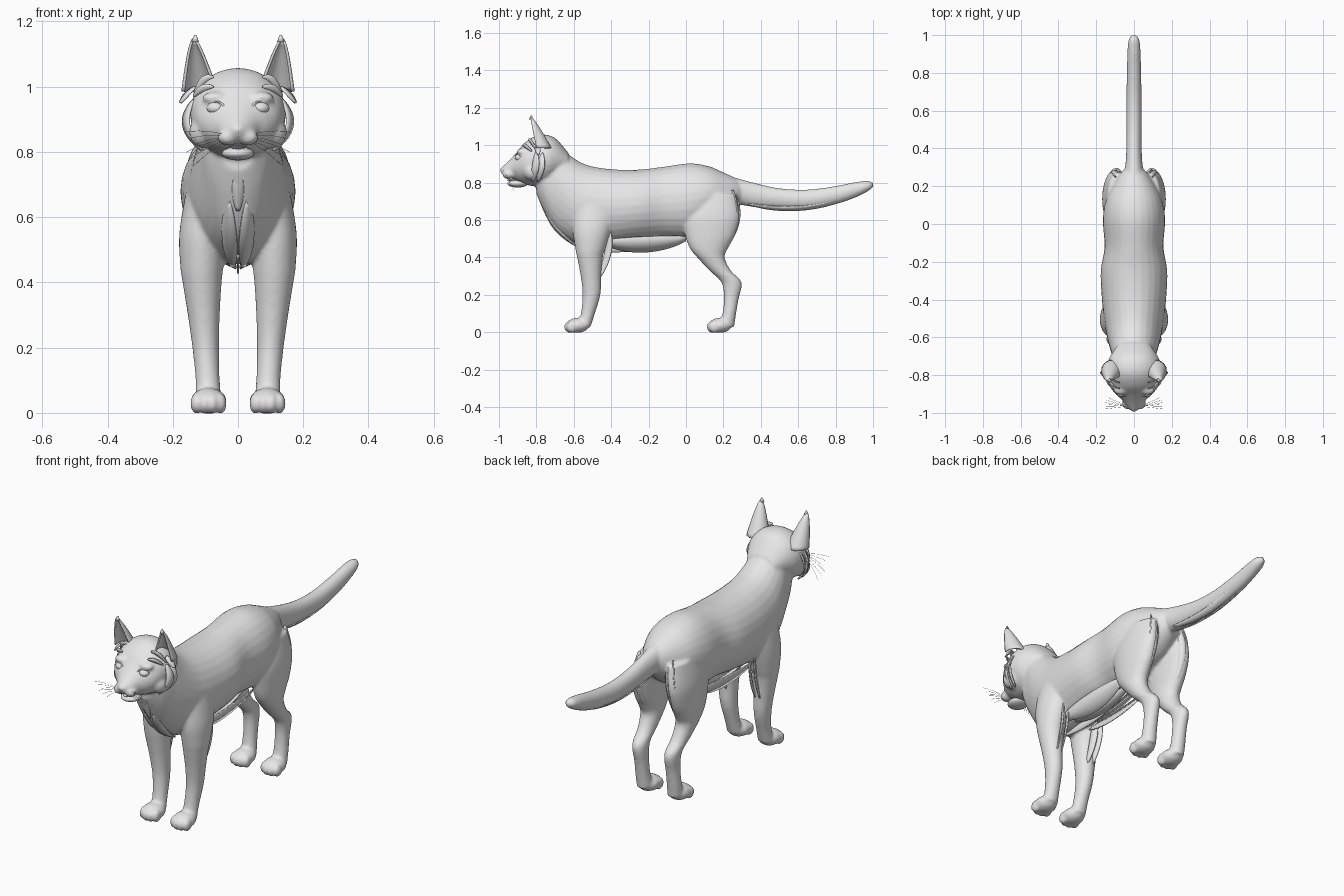
import bpy, bmesh, math
from mathutils import Vector, Matrix

cube = bpy.data.objects.get("Cube")
if cube:
    bpy.data.objects.remove(cube, do_unlink=True)

grey = bpy.data.materials.new("plain grey")
grey.use_nodes = True
grey.diffuse_color = (0.8, 0.8, 0.8, 1)
for node in grey.node_tree.nodes:
    if node.type == 'BSDF_PRINCIPLED':
        node.inputs["Base Color"].default_value = (0.8, 0.8, 0.8, 1)


def finish(name, bm, thickness=0):
    """Turn a bmesh into a smooth shaded object."""
    bmesh.ops.recalc_face_normals(bm, faces=bm.faces)
    for f in bm.faces:
        f.smooth = True
    mesh = bpy.data.meshes.new(name)
    bm.to_mesh(mesh)
    bm.free()
    mesh.materials.append(grey)
    obj = bpy.data.objects.new(name, mesh)
    bpy.context.collection.objects.link(obj)
    if thickness:
        mod = obj.modifiers.new("thickness", 'SOLIDIFY')
        mod.thickness = thickness
        mod.offset = 0
    return obj


def spline(stations, steps=5):
    """Catmull-Rom interpolation through tuples of any length."""
    pts = [stations[0]] + list(stations) + [stations[-1]]
    out = []
    for p0, p1, p2, p3 in zip(pts, pts[1:], pts[2:], pts[3:]):
        for i in range(steps):
            t = i / steps
            out.append([0.5 * (2 * b + (c - a) * t + (2 * a - 5 * b + 4 * c - d) * t * t
                               + (3 * b - a - 3 * c + d) * t ** 3)
                        for a, b, c, d in zip(p0, p1, p2, p3)])
    return out + [list(stations[-1])]


def loft(bm, stations, place, n=28):
    """Skin oval rings; each station is position, then two ranges."""
    rings = []
    for t, a0, a1, b0, b1 in spline(stations):
        ring = []
        for k in range(n):
            ang = 2 * math.pi * k / n
            u = (a0 + a1) / 2 + (a1 - a0) / 2 * math.cos(ang)
            v = (b0 + b1) / 2 + (b1 - b0) / 2 * math.sin(ang)
            ring.append(bm.verts.new(place(t, u, v)))
        rings.append(ring)
    for r, s in zip(rings, rings[1:]):
        for k in range(n):
            bm.faces.new((r[k], r[(k + 1) % n], s[(k + 1) % n], s[k]))
    bm.faces.new(rings[0])
    bm.faces.new(rings[-1])


def along_y(bm, stations):
    loft(bm, [(y, -w, w, z0, z1) for y, w, z0, z1 in stations], lambda t, u, v: (u, t, v))


def ball(bm, centre, size):
    bmesh.ops.create_uvsphere(bm, u_segments=24, v_segments=16, radius=1,
                              matrix=Matrix.Translation(centre) @ Matrix.Diagonal((*size, 1)))


# Skin: torso with neck, head, tail, legs and paws, fused by a remesh
skin = bmesh.new()
along_y(skin, [(-.8, .06, .74, .9), (-.76, .095, .65, .98), (-.7, .115, .55, 1.02),
               (-.62, .138, .49, .945), (-.53, .155, .455, .895), (-.4, .17, .47, .872),
               (-.25, .176, .49, .87), (-.12, .156, .5, .885), (.02, .165, .5, .903),
               (.12, .15, .56, .888), (.2, .115, .6, .855), (.27, .07, .66, .82), (.3, .04, .7, .79)])
along_y(skin, [(-.988, .018, .85, .88), (-.96, .043, .828, .905), (-.93, .065, .822, .935),
               (-.9, .098, .805, .968), (-.86, .128, .79, 1.015), (-.8, .146, .78, 1.052),
               (-.74, .143, .79, 1.055), (-.69, .12, .82, 1.03), (-.63, .08, .86, .96)])
along_y(skin, [(.15, .06, .7, .85), (.25, .052, .69, .83), (.36, .042, .67, .8), (.5, .04, .66, .77),
               (.65, .04, .657, .763), (.8, .038, .685, .782), (.9, .035, .718, .802),
               (.97, .03, .752, .81), (1.0, .012, .775, .8)])
front_leg = [(.68, .04, .16, -.6, -.36), (.55, .04, .18, -.605, -.4), (.45, .045, .177, -.592, -.43),
             (.4, .05, .17, -.582, -.445), (.3, .056, .154, -.563, -.453), (.2, .058, .14, -.553, -.458),
             (.1, .056, .13, -.562, -.487), (.03, .05, .132, -.58, -.51)]
hind_leg = [(.74, .03, .14, 0, .27), (.62, .04, .166, -.02, .287), (.52, .045, .167, -.005, .262),
            (.45, .05, .162, .02, .225), (.4, .052, .155, .06, .207), (.33, .057, .142, .125, .24),
            (.28, .058, .134, .18, .29), (.24, .058, .13, .198, .297), (.18, .058, .127, .203, .282),
            (.1, .056, .129, .195, .268), (.03, .05, .13, .17, .258)]
for side in (1, -1):
    for leg, paw_y in ((front_leg, -.58), (hind_leg, .182)):
        loft(skin, leg, lambda t, u, v: (side * u, v, t))
        ball(skin, (side * .09, paw_y, .037), (.055, .062, .04))
        for i, step in enumerate((.012, 0, 0, .012)):
            ball(skin, (side * (.053 + .025 * i), paw_y - .042 + step, .029), (.018, .03, .032))
    # Muzzle pads, brows and cheeks
    ball(skin, (side * .03, -.948, .845), (.034, .034, .026))
    ball(skin, (side * .07, -.875, .965), (.04, .03, .02))
    ball(skin, (side * .1, -.82, .86), (.05, .05, .05))
ball(skin, (0, -.976, .868), (.02, .02, .014))
body = finish("body", skin)
mod = body.modifiers.new("fuse", 'REMESH')
mod.mode = 'VOXEL'
mod.voxel_size = 0.008
mod.use_smooth_shade = True
mod = body.modifiers.new("soften", 'SMOOTH')
mod.factor = 0.5
mod.iterations = 5

# Lower jaw, tongue and teeth
bm = bmesh.new()
ball(bm, (0, -.9, .795), (.05, .055, .021))
finish("lower_jaw", bm)
bm = bmesh.new()
ball(bm, (0, -.915, .814), (.022, .042, .006))
finish("tongue", bm)

for side, label in ((1, "left"), (-1, "right")):
    # Eyes with lids
    bm = bmesh.new()
    ball(bm, (side * .068, -.889, .934), (.028, .026, .02))
    finish(label + "_eye", bm)
    bpy.ops.mesh.primitive_torus_add(major_radius=.028, minor_radius=.004, major_segments=28,
                                     minor_segments=8, location=(side * .068, -.899, .934),
                                     rotation=(math.pi / 2, 0, side * .45))
    lid = bpy.context.object
    lid.name = label + "_eyelid"
    lid.scale = (1, .72, 1)
    lid.data.materials.append(grey)
    bpy.ops.object.shade_smooth()

    # Ear: a hollow half cone open to the front
    bm = bmesh.new()
    base, tip = Vector((.117, -.778, .985)), Vector((.135, -.828, 1.145))
    rows = []
    for i in range(11):
        v = i / 10
        c = base.lerp(tip, v)
        s = (1 - v) ** .75 + .06
        row = []
        for k in range(15):
            a = math.radians(-112 + 16 * k)
            row.append(bm.verts.new((side * (c.x + .05 * s * math.sin(a)),
                                     c.y + .052 * s * math.cos(a), c.z)))
        rows.append(row)
    for r, q in zip(rows, rows[1:]):
        for k in range(14):
            bm.faces.new((r[k], r[k + 1], q[k + 1], q[k]))
    finish(label + "_ear", bm, .008)

    # Canine tooth and ear tip tuft
    for name, pos, r, h, flip in (("tooth", (.024, -.95, .822), .004, .016, math.pi),
                                  ("ear_tuft", (.131, -.828, 1.148), .012, .022, 0)):
        bm = bmesh.new()
        bmesh.ops.create_cone(bm, cap_ends=True, segments=10, radius1=r, radius2=r * .3, depth=h,
                              matrix=Matrix.Translation((side * pos[0], *pos[1:]))
                              @ Matrix.Rotation(flip, 4, 'X'))
        finish(label + "_" + name, bm)

    # Whiskers
    curve = bpy.data.curves.new(label + "_whiskers", 'CURVE')
    curve.dimensions = '3D'
    curve.bevel_depth = .0007
    curve.bevel_resolution = 0
    for i in range(6):
        line = curve.splines.new('POLY')
        line.points.add(6)
        for k, p in enumerate(line.points):
            t = k / 6
            p.co = (side * (.035 + t * (.125 - .012 * (i % 3))), -.965 + t * (.012 * i - .015),
                    .852 - .004 * i + t * (.035 - .017 * i) - .025 * t * t, 1)
    curve.materials.append(grey)
    bpy.context.collection.objects.link(bpy.data.objects.new(label + "_whiskers", curve))


def fur(name, a, mid, b, width, sides=(1, -1)):
    """Pointed curved lock of fur from a to b, on the given sides."""
    a, mid, b, width = map(Vector, (a, mid, b, width))
    for side in sides:
        bm = bmesh.new()
        rows = []
        for i in range(13):
            t = i / 12
            p = a * (1 - t) ** 2 + mid * 2 * t * (1 - t) + b * t * t
            w = width * (math.sin(math.pi * (.04 + .92 * t)) ** .6)
            rows.append([bm.verts.new((side * q.x, q.y, q.z)) for q in (p - w, p, p + w)])
        for r, q in zip(rows, rows[1:]):
            for k in range(2):
                bm.faces.new((r[k], r[k + 1], q[k + 1], q[k]))
        finish(name + ("_left" if side > 0 else "_right"), bm, .006)


# Fur locks on the face, chest, belly, legs and tail
for i in range(2):
    s = .03 * i
    fur("cheek_fur", (.135, -.80 + s, .96), (.195, -.8 + s, .88), (.11, -.82 + s, .805), (.01, .018, 0))
    fur("brow_fur", (.075, -.87 + s, 1.0 + s), (.112, -.865 + s, 1.005 + s), (.135, -.825 + s, .97),
        (.004, 0, .01))
    fur("haunch_fur", (.07 + s, .25, .76), (.085 + s, .315 - s, .62), (.09 + s, .225, .47), (.014, .012, 0))
    fur("elbow_fur", (.09 + s, -.41, .55), (.09 + s, -.4, .42), (.085 + s, -.465, .29), (.008, .018, 0))
    fur("belly_fur", (.03 + s * 1.8, -.44, .48), (.03 + s * 1.8, -.22, .42 + s), (.03 + s * 1.8, .0, .5),
        (.025, 0, .012 + s))
fur("temple_fur", (.13, -.79, 1.0), (.155, -.795, .985), (.176, -.79, .95), (.008, .014, 0))
fur("chest_fur", (.03, -.75, .65), (.03, -.7, .52), (.015, -.56, .45), (.022, .012, 0))
fur("throat_fur", (0, -.795, .75), (0, -.78, .69), (0, -.745, .62), (.018, 0, 0), (1,))
fur("keel_fur", (0, -.62, .48), (0, -.4, .41), (0, -.03, .49), (0, 0, .02), (1,))
fur("tail_fur", (.02, .32, .69), (.022, .62, .61), (.012, .95, .75), (.014, 0, .012))
